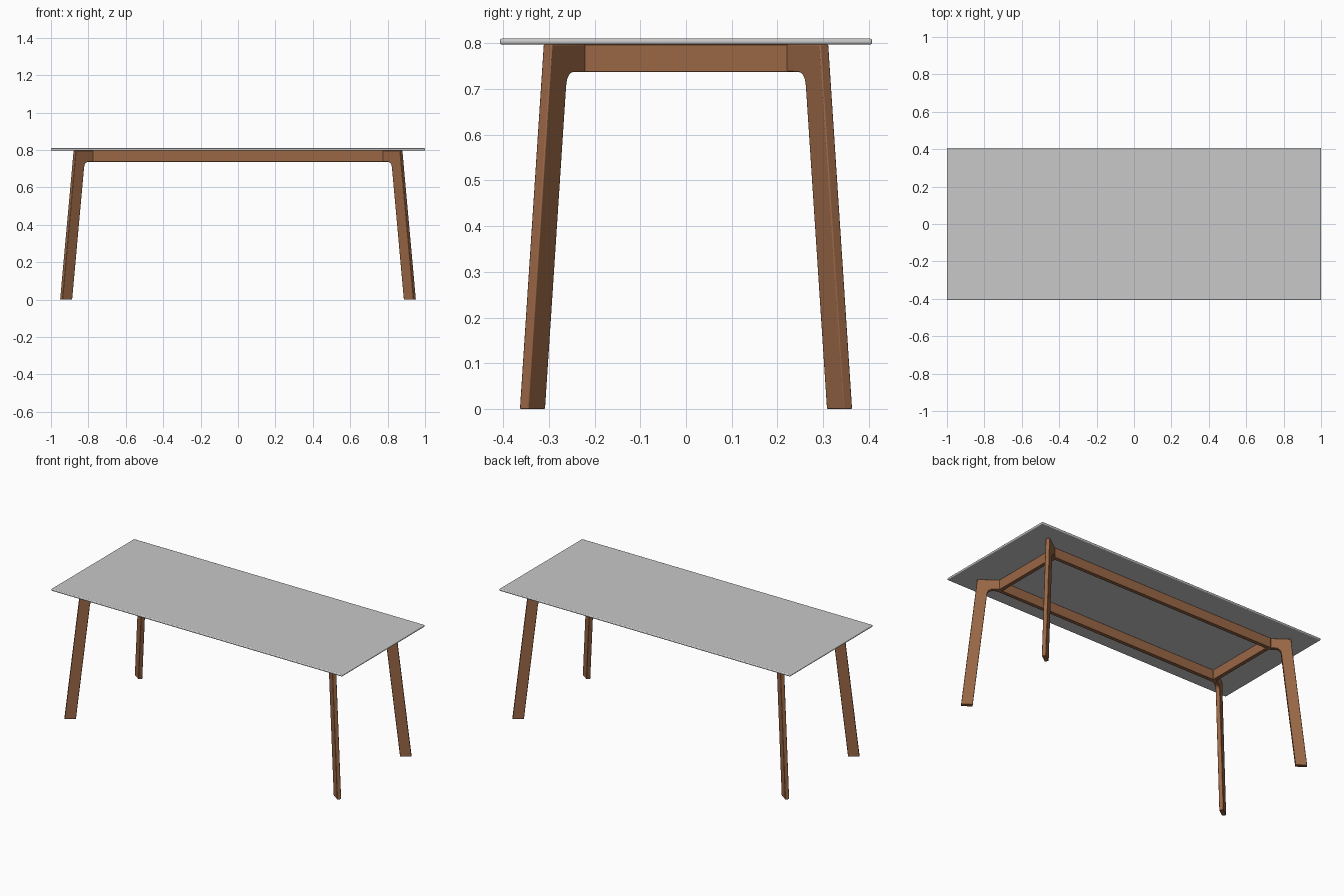
import bpy, bmesh, math
from mathutils import Vector

cube = bpy.data.objects.get("Cube")
if cube:
    bpy.data.objects.remove(cube, do_unlink=True)


def material(name, rgb):
    m = bpy.data.materials.new(name)
    m.use_nodes = True
    color = (*rgb, 1)
    m.diffuse_color = color
    m.node_tree.nodes["Principled BSDF"].inputs["Base Color"].default_value = color
    return m


wood = material("warm brown wood", (0.32, 0.135, 0.06))
grey = material("pale grey top", (0.58, 0.58, 0.58))


def finish(name, bm, mat, bevel, segments):
    bmesh.ops.recalc_face_normals(bm, faces=bm.faces)
    mesh = bpy.data.meshes.new(name)
    bm.to_mesh(mesh)
    bm.free()
    mesh.materials.append(mat)
    obj = bpy.data.objects.new(name, mesh)
    bpy.context.collection.objects.link(obj)
    mod = obj.modifiers.new("soft edges", "BEVEL")
    mod.width, mod.segments = bevel, segments
    mod.limit_method, mod.angle_limit = "ANGLE", math.radians(40)
    bpy.ops.object.select_all(action="DESELECT")
    obj.select_set(True)
    bpy.context.view_layer.objects.active = obj
    bpy.ops.object.shade_smooth_by_angle(angle=math.radians(35))
    return obj


def box(name, center, size, mat, bevel, segments=2):
    bm = bmesh.new()
    bmesh.ops.create_cube(bm, size=1)
    for v in bm.verts:
        v.co = Vector(c + s * k for c, s, k in zip(center, size, v.co))
    return finish(name, bm, mat, bevel, segments)


TOP, ARM_Z, THICK = 0.797, 0.737, 0.0235

# Tabletop with rounded rim
box("tabletop", (0, 0, 0.8035), (2, 0.814, 0.013), grey, 0.005, 3)

# Leg profile: splayed plank with a filleted arm reaching inward
SPLAY, WIDTH, ARM_END, FILLET = 0.089, 0.0645, -0.142, 0.032


def inner(z):
    return SPLAY * (1 - z / TOP) - WIDTH


corner = Vector((inner(ARM_Z), ARM_Z))
start = Vector((inner(ARM_Z - FILLET), ARM_Z - FILLET))
end = corner - Vector((FILLET * 0.9, 0))
profile = [(0, TOP), (SPLAY, 0), (inner(0), 0)]
for i in range(9):
    t = i / 8
    profile.append(tuple(start * (1 - t) ** 2 + corner * 2 * t * (1 - t) + end * t * t))
profile += [(ARM_END, ARM_Z), (ARM_END, TOP)]

# Four legs set diagonally at the corners
out = Vector((0.072, 0.052, 0)).normalized()
side = Vector((-out.y, out.x, 0))
origin = Vector((0.873, 0.3025, 0))
for sx, left in ((1, "left"), (-1, "right")):
    for sy, end_name in ((-1, "front"), (1, "back")):
        bm = bmesh.new()
        rings = []
        for h in (-THICK / 2, THICK / 2):
            ring = []
            for r, z in profile:
                p = origin + out * r + side * h
                ring.append(bm.verts.new((p.x * sx, p.y * sy, z)))
            bm.faces.new(ring)
            rings.append(ring)
        n = len(profile)
        for i in range(n):
            j = (i + 1) % n
            bm.faces.new((rings[0][i], rings[0][j], rings[1][j], rings[1][i]))
        finish(f"{end_name}_{left}_leg", bm, wood, 0.0025, 2)

# Rails joining the leg arms
RAIL_Z, RAIL_H = (TOP + ARM_Z) / 2, TOP - ARM_Z
for s, long_name, short_name in ((-1, "front", "right"), (1, "back", "left")):
    box(f"{long_name}_rail", (0, s * 0.236, RAIL_Z), (1.55, 0.023, RAIL_H), wood, 0.001)
    box(f"{short_name}_rail", (s * 0.7685, 0, RAIL_Z), (0.023, 0.444, RAIL_H), wood, 0.001)
